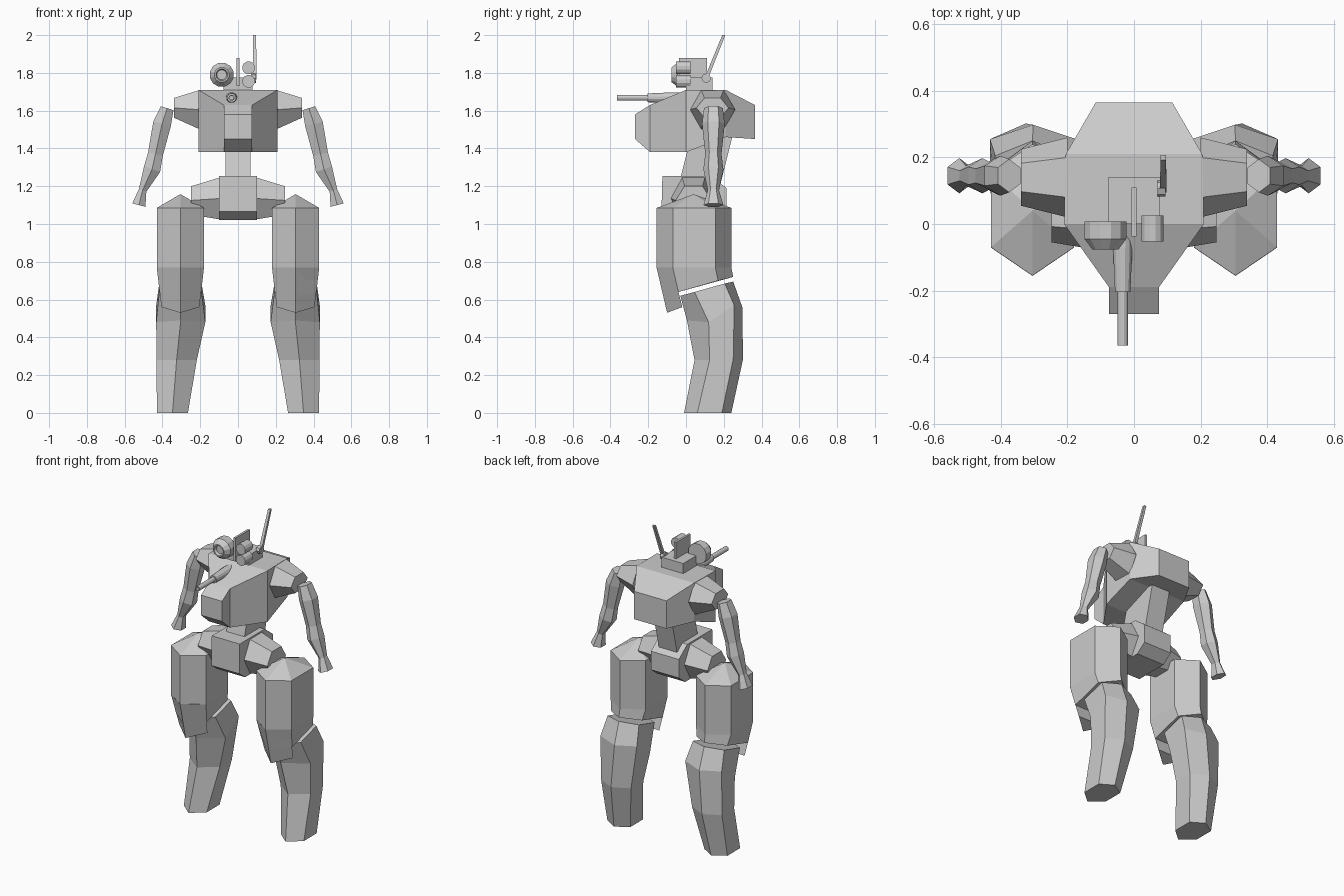
import bpy, bmesh
from math import cos, sin, pi
from mathutils import Vector

if "Cube" in bpy.data.objects:
    bpy.data.objects.remove(bpy.data.objects["Cube"])


def finish(name, bm):
    bmesh.ops.recalc_face_normals(bm, faces=bm.faces)
    me = bpy.data.meshes.new(name)
    bm.to_mesh(me)
    bm.free()
    ob = bpy.data.objects.new(name, me)
    bpy.context.collection.objects.link(ob)
    return ob


def loft(name, rings, side=1, apex=None):
    """Skin a list of equal-sized rings; close the start with a cap or an apex."""
    bm = bmesh.new()
    vs = [[bm.verts.new((p[0] * side, p[1], p[2])) for p in r] for r in rings]
    n = len(vs[0])
    for a, b in zip(vs, vs[1:]):
        for i in range(n):
            j = (i + 1) % n
            bm.faces.new((a[i], a[j], b[j], b[i]))
    if apex:
        t = bm.verts.new((apex[0] * side, apex[1], apex[2]))
        for i in range(n):
            bm.faces.new((vs[0][i], vs[0][(i + 1) % n], t))
    else:
        bm.faces.new(vs[0])
    bm.faces.new(vs[-1])
    return finish(name, bm)


def box(name, x, y, z):
    return loft(name, [[(x[0], y[0], h), (x[1], y[0], h), (x[1], y[1], h), (x[0], y[1], h)] for h in z])


def turned(name, x, z, stations, n=12):
    """Round part along y; stations are (y, radius)."""
    return loft(name, [[(x + r * cos(2 * pi * (i + .5) / n), y, z + r * sin(2 * pi * (i + .5) / n))
                        for i in range(n)] for y, r in stations])


def hex_x(x, y, z, ry, rz):
    """Flat-topped hexagon facing x."""
    return [(x, y + ry * a, z + rz * b) for a, b in
            ((-1, 0), (-.5, 1), (.5, 1), (1, 0), (.5, -1), (-.5, -1))]


def hex_leg(cx, hw, pts):
    """Hexagon with points front and back; pts = front, front corner, back corner, back as (y, z)."""
    f, fc, bc, b = pts
    return [(cx, *f), (cx + hw, *fc), (cx + hw, *bc), (cx, *b), (cx - hw, *bc), (cx - hw, *fc)]


# Torso: stations from the nose to the back as y, half width, bottom, top
torso = [(-.27, .075, 1.45, 1.58), (-.19, .075, 1.38, 1.63), (0, .21, 1.38, 1.71),
         (.21, .205, 1.46, 1.71), (.365, .115, 1.45, 1.63)]
loft("torso", [[(-w, y, a), (w, y, a), (w, y, b), (-w, y, b)] for y, w, a, b in torso])

# Slanted waist and bevelled pelvis
loft("waist", [[(x, y + o, z) for x, y in ((-.065, -.11), (.065, -.11), (.065, .11), (-.065, .11))]
               for o, z in ((.07, 1.2), (.135, 1.46))])
pelvis = [(-.125, 1.255), (-.13, 1.065), (-.07, 1.02), (.15, 1.02), (.215, 1.07),
          (.215, 1.19), (.13, 1.255)]
loft("pelvis", [[(x, y, z) for y, z in pelvis] for x in (-.1, .1)])

# Limbs, both sides
for s, tag in ((1, "left"), (-1, "right")):
    loft(f"hip_joint_{tag}", [hex_x(.1, .04, 1.135, .12, .11), hex_x(.248, .04, 1.125, .095, .075)], s)
    loft(f"shoulder_{tag}", [hex_x(.2, .14, 1.605, .12, .105), hex_x(.34, .14, 1.615, .085, .052)], s)

    # Thigh with pyramid top and slanted lower end
    thigh = [hex_leg(.305, .125, [(-.155, z), (-.07, z), (.155, z), (.24, z)]) for z in (1.085, .77)]
    thigh.append(hex_leg(.305, .11, [(-.12, .62), (-.04, .64), (.17, .70), (.25, .72)]))
    loft(f"thigh_{tag}", thigh, s, apex=(.305, .04, 1.158))

    # Knee guard wedge
    loft(f"knee_guard_{tag}", [
        [(.305, -.156, .77), (.43, -.071, .77), (.18, -.071, .77)],
        [(.305, -.1, .53), (.405, -.02, .56), (.205, -.02, .56)]], s)

    # Lower leg, top to sole
    loft(f"lower_leg_{tag}", [
        hex_leg(.305, .112, [(-.03, .62), (.045, .64), (.205, .685), (.25, .695)]),
        hex_leg(.303, .13, [(.005, .49), (.12, .48), (.255, .57), (.298, .56)]),
        hex_leg(.325, .107, [(.045, .28), (.125, .28), (.25, .285), (.302, .285)]),
        hex_leg(.347, .082, [(-.01, 0), (.06, 0), (.19, 0), (.24, 0)])], s)

    # Arm: hexagonal rings along the path as x, z, half thickness, half depth
    arm = [(.375, 1.613, .035, .05), (.402, 1.53, .048, .06), (.437, 1.37, .04, .043),
           (.455, 1.29, .045, .053), (.505, 1.178, .021, .03), (.525, 1.1, .036, .053)]
    rings = []
    for i, (x, z, h, d) in enumerate(arm):
        a, b = arm[max(i - 1, 0)], arm[min(i + 1, 5)]
        t = Vector((b[0] - a[0], 0, b[1] - a[1])).normalized()
        u = Vector((-t.z, 0, t.x))
        rings.append([(x + u.x * h * p, .145 + d * q, z + u.z * h * p) for p, q in
                      ((0, -1), (1, -.5), (1, .5), (0, 1), (-1, .5), (-1, -.5))])
    loft(f"arm_{tag}", rings, s)

# Head block, crest and sensors
box("head", (-.078, .078), (0, .14), (1.7, 1.775))
box("head_crest", (-.007, .007), (-.037, .11), (1.73, 1.88))
turned("main_eye", -.086, 1.79, [(.007, .065), (-.045, .065), (-.077, .04), (-.077, .032), (-.06, .026)])
for z in (1.827, 1.755):
    turned("small_eye", .056, z, [(.025, .034), (-.053, .034)])

# Antenna on a round pivot
loft("antenna_pivot", [[(x, .107 + .025 * cos(i * pi / 4), 1.772 + .025 * sin(i * pi / 4))
                        for i in range(8)] for x in (.07, .094)])
loft("antenna", [[(.088 + a * w, y + b * w, z) for a, b in ((-1, -1), (1, -1), (1, 1), (-1, 1))]
                 for y, z, w in ((.105, 1.765, .01), (.2, 2, .008))])

# Gun beside the head
turned("gun", -.034, 1.668, [(0, .03), (-.07, .03), (-.205, .024), (-.205, .016),
                             (-.365, .016), (-.365, .01), (-.34, .01)])
